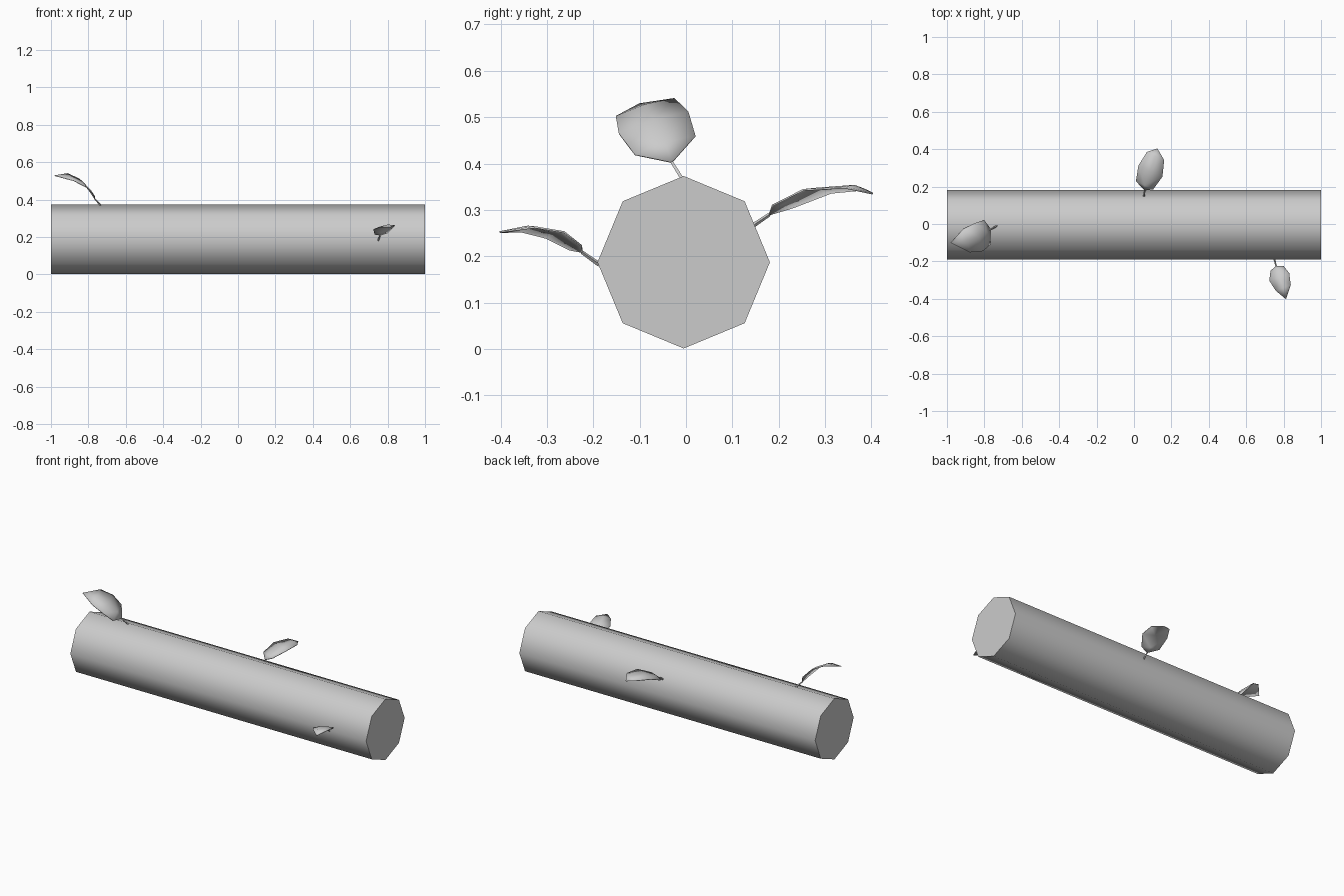
import bpy
import bmesh
import math
from mathutils import Vector, Matrix

if "Cube" in bpy.data.objects:
    bpy.data.objects.remove(bpy.data.objects["Cube"], do_unlink=True)

grey = bpy.data.materials.new("plain_grey")
grey.use_nodes = True
colour = (0.6, 0.6, 0.6, 1)
grey.diffuse_color = colour
grey.node_tree.nodes["Principled BSDF"].inputs["Base Color"].default_value = colour


def add_object(name, bm, angle):
    """Turn a bmesh into a named, smooth-shaded object."""
    bmesh.ops.recalc_face_normals(bm, faces=bm.faces)
    mesh = bpy.data.meshes.new(name)
    bm.to_mesh(mesh)
    bm.free()
    mesh.materials.append(grey)
    obj = bpy.data.objects.new(name, mesh)
    bpy.context.collection.objects.link(obj)
    bpy.ops.object.select_all(action="DESELECT")
    obj.select_set(True)
    bpy.context.view_layer.objects.active = obj
    bpy.ops.object.shade_smooth_by_angle(angle=math.radians(angle))
    return obj


def add_rod(name, start, end, r1, r2, sides):
    """Prism or tapered rod between two points."""
    start, end = Vector(start), Vector(end)
    axis = end - start
    turn = axis.to_track_quat("Z", "Y").to_matrix().to_4x4()
    bm = bmesh.new()
    bmesh.ops.create_cone(bm, cap_ends=True, segments=sides, radius1=r1, radius2=r2,
                          depth=axis.length,
                          matrix=Matrix.Translation((start + end) / 2) @ turn)
    return add_object(name, bm, 50)


def add_leaf(name, root, rib, side, widths):
    """Stem plus an arched blade: rib runs from blade base to tip."""
    rib = [Vector(p) for p in rib]
    side = Vector(side)
    add_rod(name + "_stem", root, rib[0], 0.005, 0.004, 4)
    bm = bmesh.new()
    middle = [bm.verts.new(p) for p in rib]
    droop = Vector((0, 0, -0.006))
    for sign in (-1, 1):
        edge = [bm.verts.new(p + sign * w * side + droop)
                for p, w in zip(rib[1:-1], widths)]
        bm.faces.new((middle[0], middle[1], edge[0]))
        for i in range(len(edge) - 1):
            bm.faces.new((middle[i + 1], middle[i + 2], edge[i + 1], edge[i]))
        bm.faces.new((middle[-2], middle[-1], edge[-1]))
    leaf = add_object(name, bm, 60)
    solid = leaf.modifiers.new("thickness", "SOLIDIFY")
    solid.thickness = 0.004
    solid.offset = 0


# Eight-sided log with a corner pointing up
add_rod("log", (-1, -0.005, 0.187), (1, -0.005, 0.187), 0.186, 0.186, 8)

# Leaves on the top, back and front of the log
add_leaf("top_leaf", (-0.73, -0.007, 0.365),
         [(-0.765, -0.03, 0.402), (-0.785, -0.045, 0.445), (-0.83, -0.07, 0.494),
          (-0.895, -0.088, 0.526), (-0.98, -0.1, 0.528)],
         (-0.02, 0.075, 0.023), (0.87, 1, 0.84))
add_leaf("back_leaf", (0.053, 0.143, 0.265),
         [(0.057, 0.18, 0.29), (0.057, 0.208, 0.313), (0.088, 0.283, 0.346),
          (0.115, 0.363, 0.352), (0.125, 0.403, 0.335)],
         (0.064, -0.03, 0.003), (0.72, 1, 0.72))
add_leaf("front_leaf", (0.75, -0.187, 0.182),
         [(0.76, -0.225, 0.209), (0.765, -0.238, 0.224), (0.777, -0.283, 0.252),
          (0.798, -0.341, 0.264), (0.813, -0.402, 0.252)],
         (0.053, 0.02, 0.006), (0.65, 1, 0.76))
